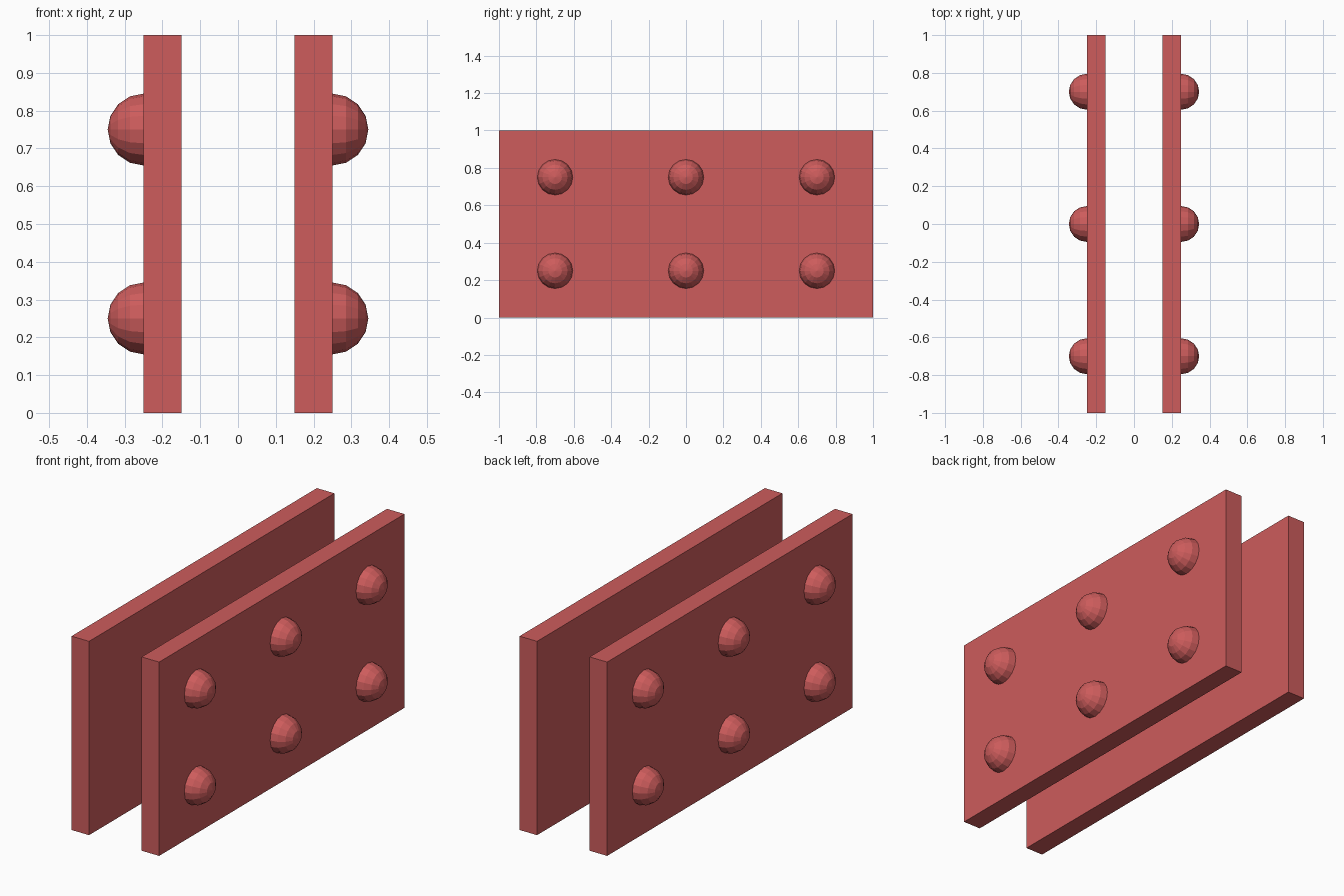
import bpy
import bmesh
from math import pi
from mathutils import Matrix, Vector

cube = bpy.data.objects.get("Cube")
if cube:
    bpy.data.objects.remove(cube, do_unlink=True)

PLATE_SIZE = (0.1, 2, 1)
PLATE_X = 0.2
RIVET_RADIUS = 0.095

# Single muted red used everywhere
red = bpy.data.materials.new("muted red")
red.use_nodes = True
colour = (0.61, 0.107, 0.107, 1)
red.diffuse_color = colour
red.node_tree.nodes["Principled BSDF"].inputs["Base Color"].default_value = colour


def add_object(name, bm, location):
    mesh = bpy.data.meshes.new(name)
    bm.to_mesh(mesh)
    bm.free()
    mesh.materials.append(red)
    obj = bpy.data.objects.new(name, mesh)
    obj.location = location
    bpy.context.collection.objects.link(obj)


def plate(name, x):
    bm = bmesh.new()
    bmesh.ops.create_cube(bm, size=1)
    bmesh.ops.scale(bm, vec=PLATE_SIZE, verts=bm.verts)
    add_object(name, bm, (x, 0, PLATE_SIZE[2] / 2))


def rivet(name, side, location):
    # Faceted half sphere whose pole points outward along x
    bm = bmesh.new()
    bmesh.ops.create_uvsphere(bm, u_segments=16, v_segments=8, radius=RIVET_RADIUS)
    bmesh.ops.rotate(bm, matrix=Matrix.Rotation(pi / 2, 3, "Y"), verts=bm.verts)
    inner = [v for v in bm.verts if v.co.x * side < -0.001]
    bmesh.ops.delete(bm, geom=inner, context="VERTS")
    add_object(name, bm, location)


# Two upright plates, each with six rivets on its outer face
for label, side in (("left", 1), ("right", -1)):
    plate(f"{label}_plate", side * PLATE_X)
    face_x = side * (PLATE_X + PLATE_SIZE[0] / 2)
    for row, z in (("lower", 0.25), ("upper", 0.75)):
        for column, y in (("front", -0.7), ("middle", 0), ("back", 0.7)):
            rivet(f"{label}_{row}_{column}_rivet", side, Vector((face_x, y, z)))
